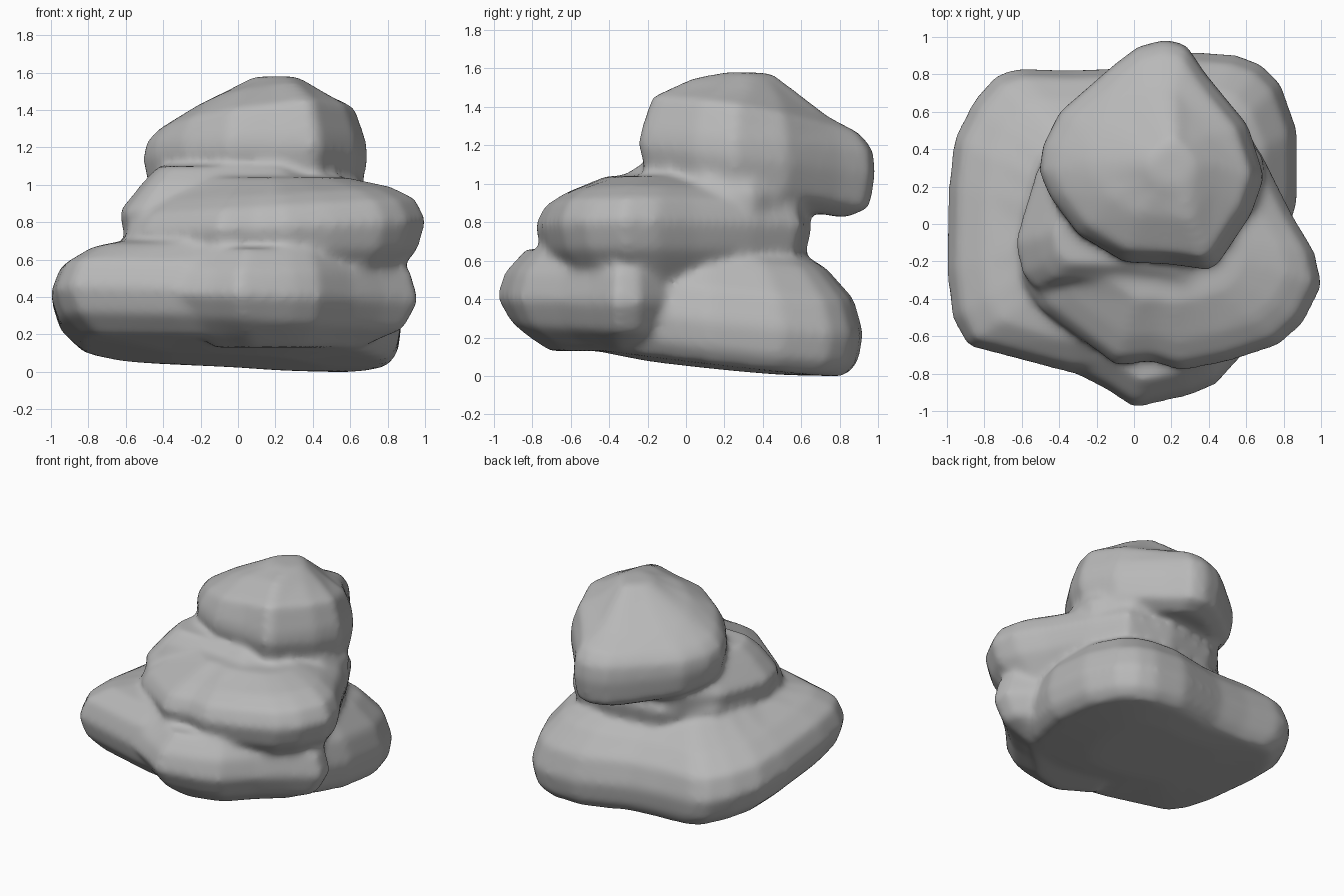
import bpy, bmesh

# One plain stone colour
stone = bpy.data.materials.new("warm_grey_stone")
stone.diffuse_color = (0.48, 0.48, 0.48, 1)


def add_slab(bm, outline, centre, rings):
    """Loft a slab. Ring: scale, shift x, shift y, height, tilt along x, tilt along y."""
    cx, cy = centre
    loops = []
    for s, dx, dy, z, tx, ty in rings:
        loop = []
        for px, py in outline:
            x = cx + (px - cx) * s + dx
            y = cy + (py - cy) * s + dy
            loop.append(bm.verts.new((x, y, z + tx * x + ty * y)))
        loops.append(loop)
    n = len(outline)
    for low, high in zip(loops, loops[1:]):
        for i in range(n):
            j = (i + 1) % n
            bm.faces.new((low[i], low[j], high[j], high[i]))
    bm.faces.new(loops[0][::-1])
    bm.faces.new(loops[-1])


bm = bmesh.new()

# Wide base boulder, lower at the back right
add_slab(bm,
         [(-1.0, -.25), (-.97, -.5), (-.89, -.65), (-.36, -.79), (.1, -.84), (.4, -.78),
          (.6, -.55), (.74, -.3), (.82, -.05), (.87, .12),
          (.87, .5), (.78, .75), (.68, .85), (.55, .9), (.3, .92), (-.1, .83),
          (-.35, .82), (-.62, .83), (-.74, .79), (-.86, .65), (-.96, .45), (-.99, .2)],
         (0, 0),
         [(.45, .05, .15, .07, -.05, -.09), (.88, .03, .03, .11, -.04, -.11),
          (.97, .01, .005, .2, -.05, -.12), (1.005, 0, 0, .34, -.05, -.11),
          (.95, 0, 0, .5, -.04, -.10), (.8, 0, 0, .63, .0, -.10),
          (.5, 0, 0, .73, 0, 0)])

# Front nose and right-hand knuckle of the base, raised off the ground
add_slab(bm,
         [(-.36, -.78), (-.15, -.89), (0, -.99), (.3, -.92), (.44, -.86), (.62, -.66),
          (.8, -.5), (.97, -.37), (.95, -.24), (.8, -.1), (.3, .1), (-.2, -.2)],
         (.2, -.3),
         [(.6, 0, 0, .13, 0, 0), (.75, 0, 0, .2, -.02, 0), (.89, 0, 0, .28, -.06, 0),
          (1, 0, 0, .41, -.03, 0), (.94, 0, 0, .54, 0, 0), (.78, 0, 0, .66, 0, 0)])

# Broad middle ledge reaching out to the right
add_slab(bm,
         [(-.6, -.3), (-.5, -.46), (-.1, -.76), (.1, -.74), (.25, -.79), (.5, -.74),
          (.78, -.65), (.91, -.53), (1.01, -.33), (.97, -.15), (.85, .05), (.7, .35),
          (.55, .6), (.2, .66), (-.2, .6), (-.5, .35), (-.6, 0)],
         (.15, -.05),
         [(.8, 0, 0, .5, 0, 0), (.95, 0, 0, .64, .02, 0), (1, 0, 0, .77, .04, 0),
          (.93, 0, 0, .87, .06, 0), (.78, 0, 0, .94, .06, 0), (.5, 0, 0, 1.04, 0, 0)])

# Narrow upper ledge, stepped back at the front
add_slab(bm,
         [(-.64, -.1), (-.6, -.27), (-.53, -.35), (-.05, -.36), (.28, -.39), (.42, -.23),
          (.68, .1), (.7, .35), (.5, .6), (.1, .65), (-.3, .55), (-.52, .3)],
         (.05, .1),
         [(.95, 0, 0, .7, 0, 0), (1, 0, 0, .9, .07, 0),
          (.87, .03, 0, 1.03, .05, 0), (.7, 0, 0, 1.1, 0, 0)])

# Rounded cap boulder overhanging at the back
add_slab(bm,
         [(-.51, .28), (-.45, .14), (-.3, -.06), (-.05, -.21), (.2, -.22), (.4, -.25),
          (.45, -.22), (.63, .05), (.7, .25), (.61, .53), (.38, .81), (.28, .96),
          (.17, .99), (.02, .95), (-.1, .86), (-.4, .6), (-.49, .42)],
         (.1, .35),
         [(.75, 0, 0, .97, 0, -.18), (.95, 0, 0, 1.045, 0, -.18), (1, 0, 0, 1.17, 0, -.12),
          (.98, 0, 0, 1.25, .02, -.08), (.88, 0, 0, 1.385, .11, -.16),
          (.58, .01, .03, 1.525, .12, -.27), (.2, .1, -.03, 1.585, 0, -.02)])

bmesh.ops.recalc_face_normals(bm, faces=bm.faces)
mesh = bpy.data.meshes.new("stacked_boulder")
bm.to_mesh(mesh)
bm.free()
mesh.materials.append(stone)
rock = bpy.data.objects.new("stacked_boulder", mesh)
bpy.context.collection.objects.link(rock)

# Fuse the slabs into one worn, softly rounded stone
fuse = rock.modifiers.new("fuse", 'REMESH')
fuse.mode = 'VOXEL'
fuse.voxel_size = 0.022
fuse.use_smooth_shade = True
wear = rock.modifiers.new("wear", 'SMOOTH')
wear.factor = 0.5
wear.iterations = 16
